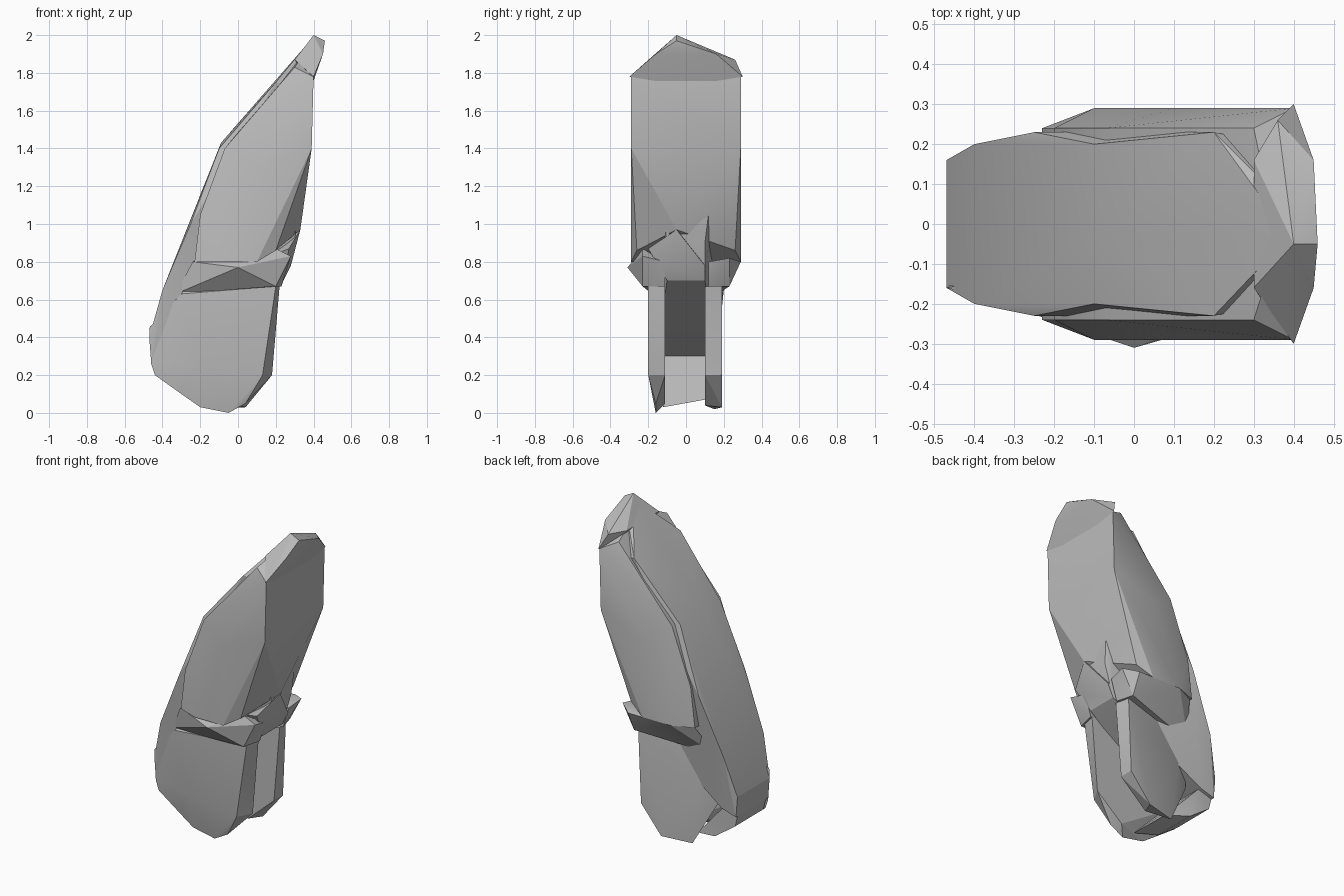
import bpy
import bmesh
import math

# Remove the default object only
default_cube = bpy.data.objects.get("Cube")
if default_cube:
    bpy.data.objects.remove(default_cube, do_unlink=True)

# Single plain grey finish
grey = bpy.data.materials.new("plain grey")
grey.use_nodes = True
grey_value = (0.5, 0.5, 0.5, 1)
grey.diffuse_color = grey_value
grey.node_tree.nodes["Principled BSDF"].inputs["Base Color"].default_value = grey_value


def outline(y, *profile):
    """Place a side profile of (x, z) points at depth y."""
    return [(x, y, z) for x, z in profile]


def both_sides(width, *profile):
    """Place the same side profile at equal depths front and back."""
    return outline(-width, *profile) + outline(width, *profile)


def faceted_part(name, *outlines):
    """Make a chunky faceted solid that wraps the given outlines."""
    bm = bmesh.new()
    verts = [bm.verts.new(corner) for corners in outlines for corner in corners]
    result = bmesh.ops.convex_hull(bm, input=verts)
    unused = {item for key in ("geom_interior", "geom_unused")
              for item in result[key] if isinstance(item, bmesh.types.BMVert)}
    bmesh.ops.delete(bm, geom=list(unused), context='VERTS')
    bmesh.ops.recalc_face_normals(bm, faces=bm.faces)
    mesh = bpy.data.meshes.new(name)
    bm.to_mesh(mesh)
    bm.free()
    mesh.materials.append(grey)
    part = bpy.data.objects.new(name, mesh)
    bpy.context.collection.objects.link(part)
    # Blend only the shallow facets
    bpy.ops.object.select_all(action='DESELECT')
    part.select_set(True)
    bpy.context.view_layer.objects.active = part
    bpy.ops.object.shade_smooth_by_angle(angle=math.radians(20))


# Leaning strip that forms the back edge and the channel ceiling
faceted_part(
    "back_strip",
    both_sides(.16, (-.47, .4), (-.46, .27), (-.36, .3)),
    both_sides(.23, (-.25, 1), (.2, 1.75)),
    both_sides(.2, (-.4, .65), (-.1, 1.4), (.35, 1.7)),
    both_sides(.1, (.33, 1.88), (.3, .9), (.24, .7)),
    outline(-.03, (-.09, 1.43), (.39, 1.98)),
)

# Wide upper body, with its lower front corners cut away
faceted_part(
    "upper_body",
    both_sides(.24, (-.23, .8), (-.2, 1.05), (-.07, 1.4), (.3, 1.83)),
    both_sides(.29, (-.1, .8), (.1, .8), (.1, 1.3), (.39, 1.4), (.4, 1.78)),
    both_sides(.26, (.2, .86)),
    outline(-.05, (.33, .97), (.36, 1.92)),
)

# Lopsided peaked cap overhanging the broad face
faceted_part(
    "top_cap",
    outline(-.05, (.4, 2), (.46, 1.97)),
    both_sides(.16, (.45, 1.9), (.3, 1.87), (.39, 1.73)),
    both_sides(.3, (.4, 1.78)),
    outline(.26, (.36, 1.87)),
)

# Thin floor closing the back of the channel
faceted_part(
    "channel_floor",
    both_sides(.14, (-.46, .28), (-.44, .2), (-.3, .1), (-.36, .3)),
    outline(-.12, (-.1, .03)),
    outline(.1, (-.15, .07)),
)

# Full side plate on the front, bulging in the middle
faceted_part(
    "front_plate",
    outline(-.16, (-.47, .45), (-.46, .26), (-.44, .2), (-.3, .1),
            (-.2, .03), (-.05, 0), (.04, .05)),
    outline(-.2, (-.2, .25), (-.3, .63), (.13, .2), (.2, .67)),
    outline(-.11, (-.4, .3), (0, .05), (.18, .2), (.22, .67), (-.2, .75)),
)

# Shorter side plate on the back, sunken toward the strip
faceted_part(
    "rear_plate",
    outline(.1, (-.3, .6), (-.3, .3), (0, .04), (.18, .2), (.22, .67)),
    outline(.15, (-.2, .4), (-.15, .02)),
    outline(.19, (.04, .03), (.18, .2), (.2, .67)),
)

# Flared collar over the front plate, with a creased underside
faceted_part(
    "front_collar",
    outline(-.31, (0, .77)),
    outline(-.23, (-.24, .8), (.2, .67), (.2, .87), (.28, .83)),
    outline(-.18, (-.33, .63)),
    outline(-.11, (.27, .8), (.23, .67)),
)

# Flared collar over the rear plate, sloping inward underneath
faceted_part(
    "rear_collar",
    outline(.29, (-.1, .8), (.2, .8)),
    outline(.23, (.2, .67), (-.22, .8), (.28, .82)),
    outline(.12, (-.3, .6), (.27, .8), (.23, .67)),
)

# Angular web joining the collars to the broad face
faceted_part(
    "collar_web",
    outline(-.05, (.33, .97)),
    outline(-.2, (.27, .87)),
    both_sides(.1, (.24, .7), (.28, .78), (.1, .8)),
)
